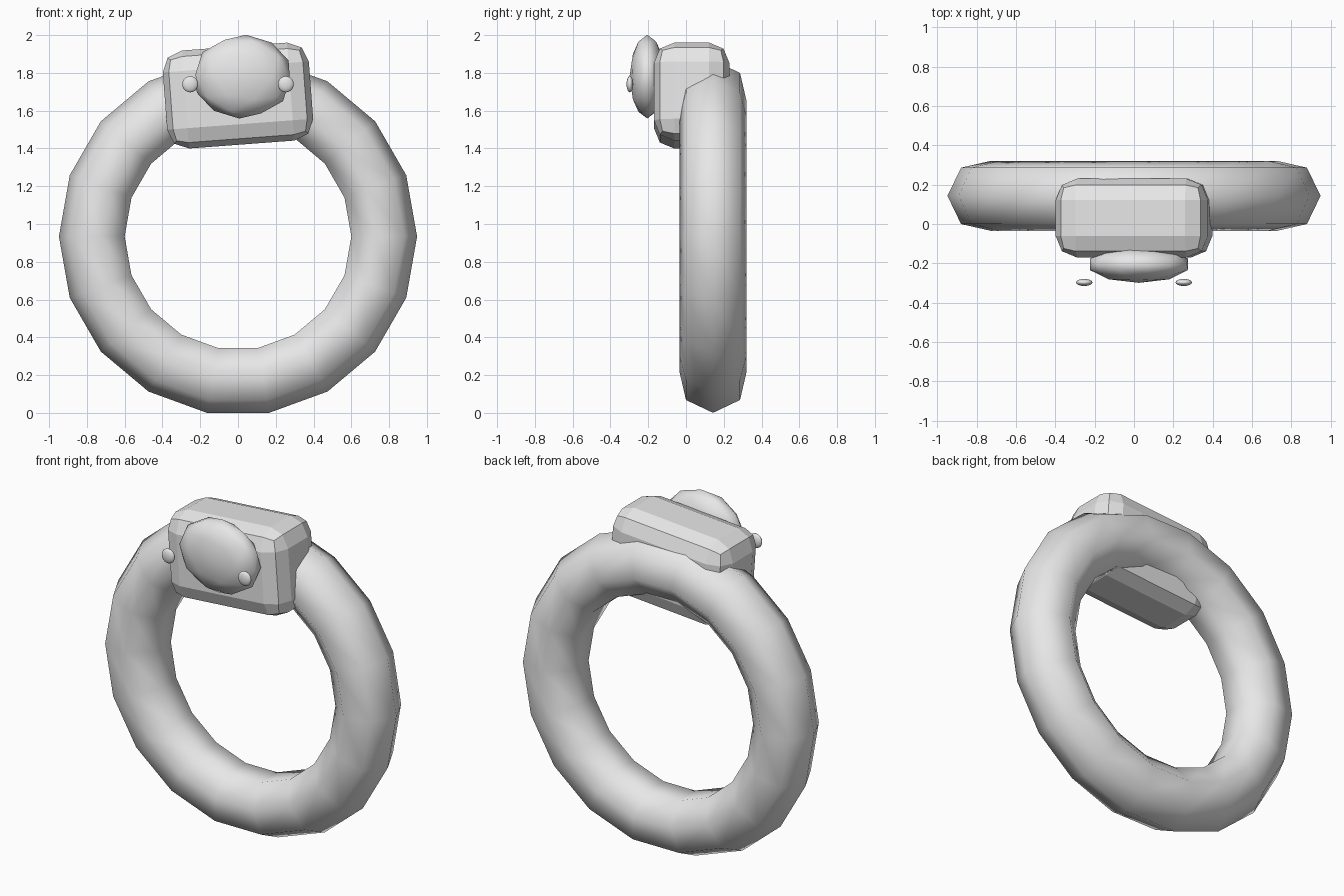
import bpy
import math
from mathutils import Matrix

default_cube = bpy.data.objects.get("Cube")
if default_cube:
    bpy.data.objects.remove(default_cube, do_unlink=True)

# One plain grey for every part
grey = bpy.data.materials.new("light_grey")
grey.use_nodes = True
grey.diffuse_color = (0.8, 0.8, 0.8, 1)
grey.node_tree.nodes["Principled BSDF"].inputs["Base Color"].default_value = (0.8, 0.8, 0.8, 1)


def finish(name, tilt=0.0, scale=(1, 1, 1), smooth=True):
    """Name the active object, turn its mesh about y, scale it and shade it."""
    obj = bpy.context.object
    obj.name = name
    obj.data.transform(Matrix.Diagonal((*scale, 1)) @ Matrix.Rotation(math.radians(tilt), 4, "Y"))
    obj.data.materials.append(grey)
    for face in obj.data.polygons:
        face.use_smooth = smooth
    return obj


# Upright ring
bpy.ops.mesh.primitive_torus_add(
    major_segments=18, minor_segments=7, major_radius=0.765, minor_radius=0.183,
    location=(0, 0.143, 0.934), rotation=(math.pi / 2, 0, 0))
finish("ring")

# Bevelled block, slightly tilted over the top of the ring
bpy.ops.mesh.primitive_cube_add(size=1, location=(0, 0.03, 1.68))
block = finish("block", scale=(0.775, 0.40, 0.52), smooth=False)
block.rotation_euler.y = math.radians(-4.3)
bevel = block.modifiers.new("rounded_edges", "BEVEL")
bevel.width = 0.108
bevel.segments = 2

# Flattened low-poly boss on the front of the block
bpy.ops.mesh.primitive_ico_sphere_add(subdivisions=2, radius=1, location=(0.025, -0.205, 1.78))
finish("boss", tilt=4, scale=(0.263, 0.094, 0.222))

# Two small beads in front
for side, name in ((-1, "right_bead"), (1, "left_bead")):
    bpy.ops.mesh.primitive_uv_sphere_add(
        segments=16, ring_count=10, radius=1, location=(side * 0.253, -0.297, 1.74))
    finish(name, scale=(0.042, 0.018, 0.043))
